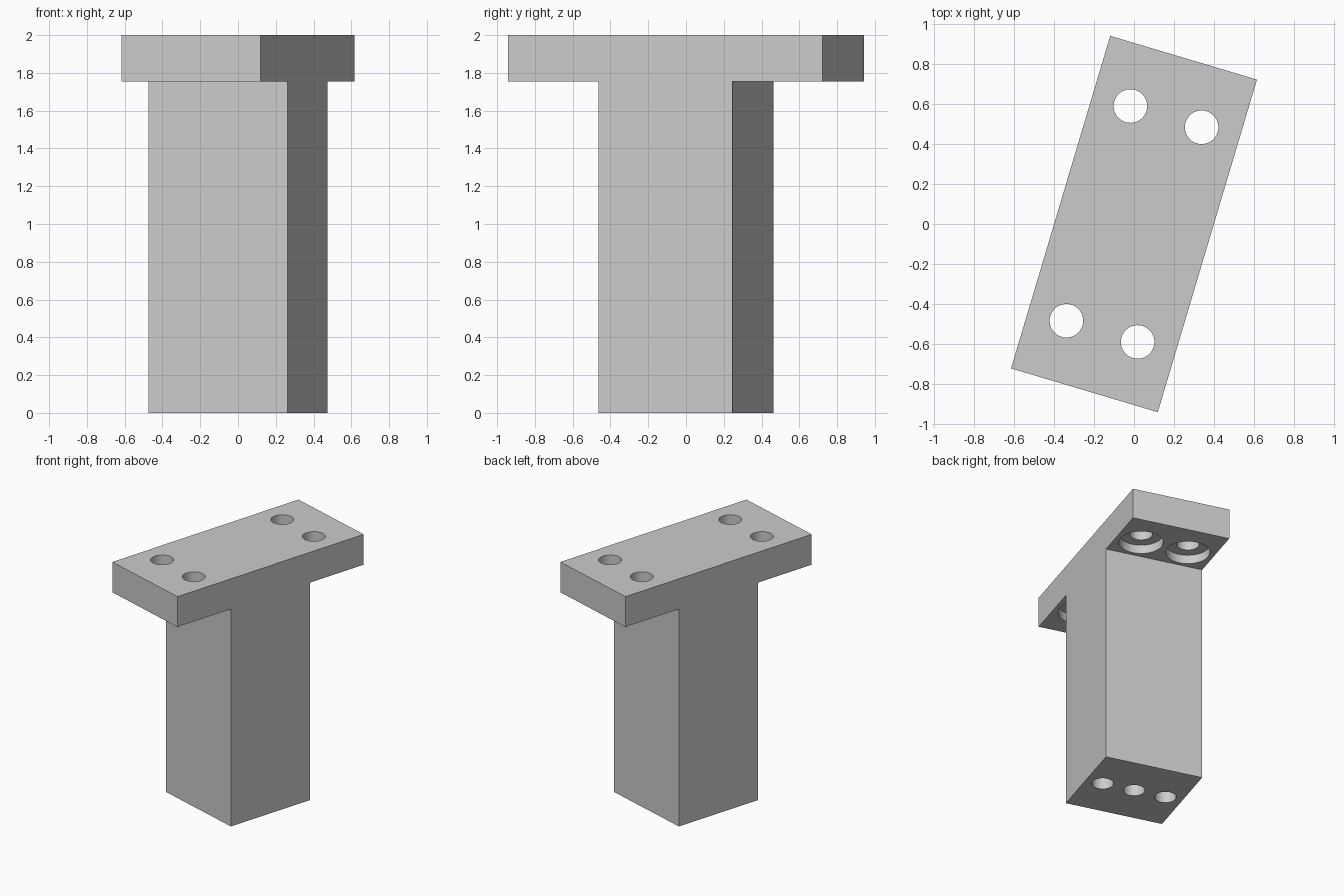
import bpy, bmesh, math

cube = bpy.data.objects.get("Cube")
if cube:
    bpy.data.objects.remove(cube, do_unlink=True)

ANGLE = math.radians(-16.6)
WIDTH, LENGTH, DEPTH = 0.767, 1.738, 0.74
SHELF, TOP = 1.755, 2.0

grey = bpy.data.materials.new("plain grey")
grey.use_nodes = True
grey.diffuse_color = (0.6, 0.6, 0.6, 1)
grey.node_tree.nodes["Principled BSDF"].inputs["Base Color"].default_value = (0.6, 0.6, 0.6, 1)


def make_object(name, bm):
    bmesh.ops.recalc_face_normals(bm, faces=bm.faces)
    mesh = bpy.data.meshes.new(name)
    bm.to_mesh(mesh)
    bm.free()
    mesh.materials.append(grey)
    obj = bpy.data.objects.new(name, mesh)
    bpy.context.collection.objects.link(obj)
    return obj


def lathe_cutter(x, y, profile, segments=48):
    """Closed round cutter from (radius, height) steps, lowest first."""
    bm = bmesh.new()
    rings = []
    for r, z in profile:
        rings.append([bm.verts.new((x + r * math.cos(t), y + r * math.sin(t), z))
                      for t in (2 * math.pi * i / segments for i in range(segments))])
    for low, high in zip(rings, rings[1:]):
        for i in range(segments):
            j = (i + 1) % segments
            bm.faces.new((low[i], low[j], high[j], high[i]))
    bm.faces.new(rings[0][::-1])
    bm.faces.new(rings[-1])
    cutter = make_object("hole_cutter", bm)
    cutter.hide_render = True
    return cutter


# T-shaped body: side profile extruded across the width
half = [(DEPTH / 2, 0), (DEPTH / 2, SHELF), (LENGTH / 2, SHELF), (LENGTH / 2, TOP)]
outline = half + [(-y, z) for y, z in reversed(half)]
bm = bmesh.new()
face = bm.faces.new([bm.verts.new((-WIDTH / 2, y, z)) for y, z in outline])
side = bmesh.ops.extrude_face_region(bm, geom=[face])
bmesh.ops.translate(bm, vec=(WIDTH, 0, 0),
                    verts=[v for v in side["geom"] if isinstance(v, bmesh.types.BMVert)])
body = make_object("mounting_post", bm)

# Counterbored through holes in the plate, counterbores on the underside
bore, sink, floor = 0.084, 0.162, SHELF + 0.07
cutters = [lathe_cutter(sx * 0.186, sy * 0.561,
                        [(sink, SHELF - 0.1), (sink, floor), (bore, floor), (bore, TOP + 0.1)])
           for sx in (-1, 1) for sy in (-1, 1)]

# Row of blind holes in the foot
cutters += [lathe_cutter(x, 0, [(0.079, -0.1), (0.079, 0.5)]) for x in (-0.25, 0, 0.25)]

for cutter in cutters:
    cut = body.modifiers.new("hole", 'BOOLEAN')
    cut.operation = 'DIFFERENCE'
    cut.solver = 'EXACT'
    cut.object = cutter

# Bake the cuts and drop the helpers
bpy.context.view_layer.update()
graph = bpy.context.evaluated_depsgraph_get()
cut_mesh = bpy.data.meshes.new_from_object(body.evaluated_get(graph))
body.modifiers.clear()
body.data = cut_mesh
for cutter in cutters:
    bpy.data.objects.remove(cutter, do_unlink=True)

body.rotation_euler.z = ANGLE
bpy.ops.object.select_all(action='DESELECT')
body.select_set(True)
bpy.context.view_layer.objects.active = body
bpy.ops.object.shade_smooth_by_angle(angle=math.radians(30))
